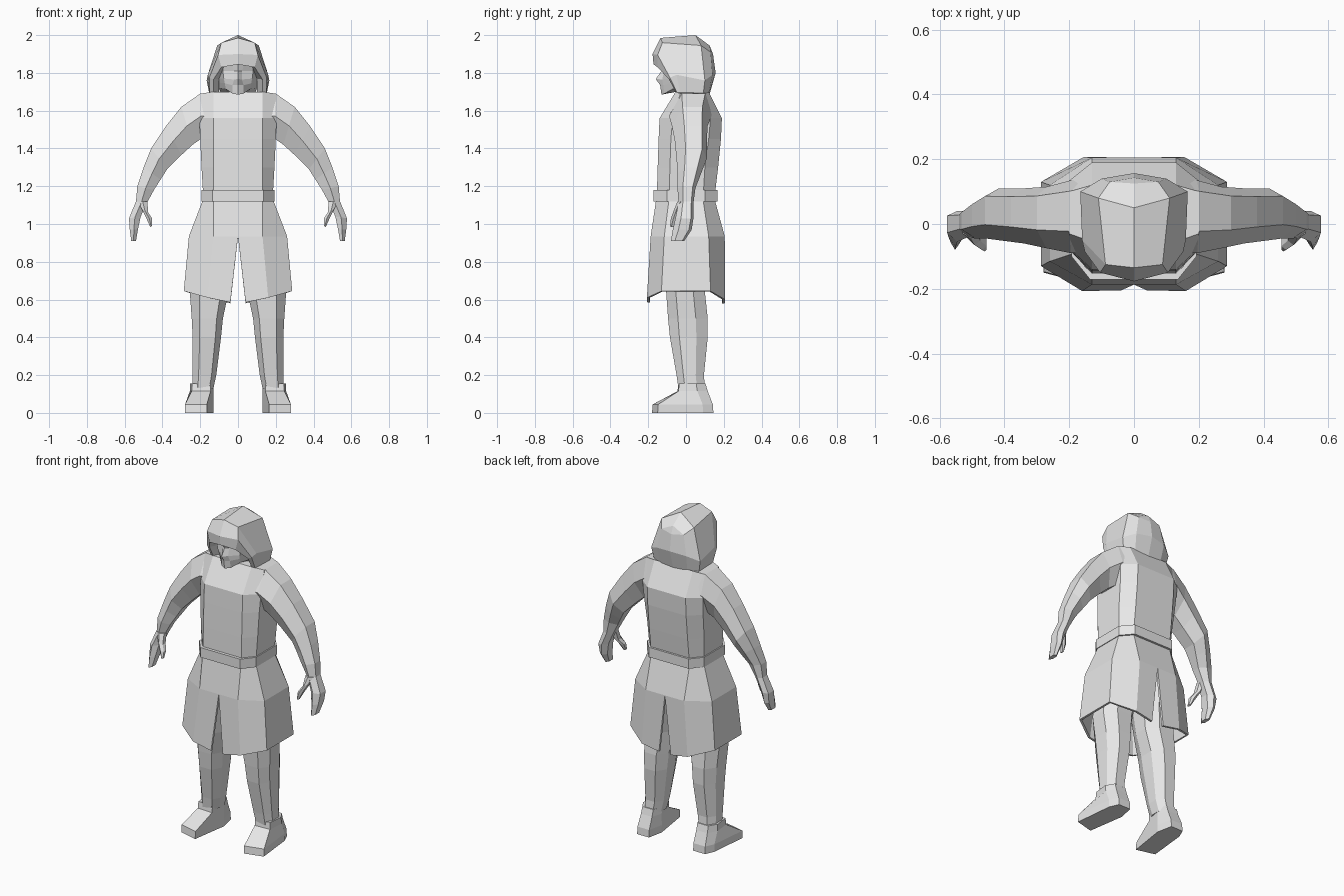
import bpy, bmesh

cloth = bpy.data.materials.new("plain_grey")
cloth.diffuse_color = (0.8, 0.8, 0.8, 1)


def build(name, rows, closed=False, caps=False, thick=0):
    """Skin rows of points on the +x side, then mirror across x = 0."""
    bm = bmesh.new()
    vs = [[bm.verts.new(p) for p in r] for r in rows]
    n = len(rows[0])
    for a, b in zip(vs, vs[1:]):
        for i in range(n if closed else n - 1):
            j = (i + 1) % n
            bm.faces.new((a[i], a[j], b[j], b[i]))
    if caps:
        bm.faces.new(vs[0][::-1])
        bm.faces.new(vs[-1])
    bmesh.ops.recalc_face_normals(bm, faces=bm.faces[:])
    me = bpy.data.meshes.new(name)
    bm.to_mesh(me)
    bm.free()
    me.materials.append(cloth)
    ob = bpy.data.objects.new(name, me)
    bpy.context.collection.objects.link(ob)
    m = ob.modifiers.new("mirror", 'MIRROR')
    m.merge_threshold = 0.0005
    if thick:
        s = ob.modifiers.new("thickness", 'SOLIDIFY')
        s.thickness = thick
        s.offset = -1
    return ob


def half_ring(z, front, back, corner, side, sf, sb, zs=None):
    """Half octagon from front centre round the side to back centre."""
    zs = z if zs is None else zs
    return [(0, front, z), (corner, front, z), (side, sf, zs),
            (side, sb, zs), (corner, back, z), (0, back, z)]


def limb(name, rings):
    """Six-sided tube; each ring is upper x,z, lower x,z, front y, back y."""
    shape = [(1, .3), (1, .85), (.5, 1), (0, .75), (0, .25), (.5, 0)]
    rows = [[(lx + (ux - lx) * t, yf + (yb - yf) * s, lz + (uz - lz) * t)
             for t, s in shape] for ux, uz, lx, lz, yf, yb in rings]
    return build(name, rows, closed=True, caps=True)


# Torso with sloping chest and shoulders
build("torso", [
    half_ring(1.13, -.155, .15, .13, .183, -.09, .09),
    half_ring(1.30, -.15, .17, .13, .193, -.085, .10),
    half_ring(1.45, -.145, .185, .13, .20, -.08, .12),
    half_ring(1.56, -.14, .19, .13, .205, -.07, .13),
    half_ring(1.70, -.055, .12, .13, .20, -.03, .10, 1.69)], caps=True)

# Belt
build("belt", [half_ring(z, -.172, .168, .135, .193, -.10, .10)
               for z in (1.12, 1.18)], caps=True)

# Tunic skirt, split at front and back
build("skirt", [
    [(.04, -.205, .585), (.16, -.207, .61), (.287, -.13, .645),
     (.287, .13, .645), (.155, .207, .60), (.04, .205, .58)],
    half_ring(.935, -.187, .205, .13, .26, -.115, .12),
    half_ring(1.13, -.158, .152, .13, .185, -.09, .09)], thick=.014)

# Arms and hands
limb("arm", [
    (.13, 1.69, .13, 1.46, -.09, .15), (.20, 1.69, .19, 1.455, -.09, .135),
    (.30, 1.62, .24, 1.42, -.075, .115), (.38, 1.52, .30, 1.365, -.06, .11),
    (.46, 1.40, .375, 1.29, -.05, .11), (.50, 1.30, .41, 1.235, -.045, .08),
    (.533, 1.20, .445, 1.18, -.045, .05), (.54, 1.12, .483, 1.11, -.04, .04),
    (.577, 1.03, .515, 1.04, -.055, .04), (.573, .97, .53, .97, -.07, .03),
    (.565, .91, .54, .91, -.08, -.01)])
limb("thumb", [
    (.53, 1.12, .48, 1.12, -.045, .01), (.51, 1.08, .475, 1.06, -.065, -.01),
    (.485, 1.03, .455, 1.03, -.08, -.035), (.465, .985, .455, .99, -.085, -.06)])

# Legs: height, inner x, outer x, front y, back y
outline = [(.2, 0), (.75, 0), (1, .25), (1, .7), (.75, 1), (.25, 1), (0, .7), (0, .3)]
legs = [(.13, .13, .24, -.04, .10), (.20, .115, .24, -.05, .095),
        (.40, .09, .24, -.085, .115), (.50, .08, .245, -.095, .115),
        (.64, .05, .255, -.105, .10), (.93, .005, .23, -.12, .14)]
build("leg", [[(xi + (xo - xi) * u, yf + (yb - yf) * v, z) for u, v in outline]
              for z, xi, xo, yf, yb in legs], closed=True, caps=True)

# Shoes with toes turned outwards
sole = [(.165, -.18), (.28, -.15), (.255, .09), (.23, .145), (.15, .145), (.13, .05)]
ankle = [(.145, -.045), (.245, -.04), (.255, .06), (.225, .115), (.15, .115), (.13, .05)]
build("shoe", [[(x, y, 0) for x, y in sole],
               [(x, y * .98, .045) for x, y in sole],
               [(x, y, .115) for x, y in ankle],
               [(x * .985 + .002, y * .9, .155) for x, y in ankle]], closed=True, caps=True)

# Face and neck
build("face", [
    [(0, -.03, 1.62), (.04, -.02, 1.62), (.07, .0, 1.62), (.08, .04, 1.62)],
    [(0, -.05, 1.70), (.03, -.045, 1.70), (.06, -.01, 1.70), (.09, .03, 1.69)],
    [(0, -.13, 1.685), (.03, -.115, 1.69), (.065, -.07, 1.715), (.10, .02, 1.72)],
    [(0, -.137, 1.735), (.03, -.12, 1.735), (.07, -.085, 1.745), (.11, .02, 1.75)],
    [(0, -.16, 1.768), (.02, -.126, 1.765), (.075, -.09, 1.77), (.115, .02, 1.77)],
    [(0, -.13, 1.81), (.022, -.115, 1.81), (.08, -.092, 1.81), (.12, .02, 1.81)],
    [(0, -.14, 1.87), (.04, -.13, 1.87), (.08, -.10, 1.86), (.11, .02, 1.86)]])

# Hood as arches from the brim to the back seam
build("hood", [
    [(.10, .01, 1.69), (.10, -.03, 1.77), (.075, -.11, 1.835), (0, -.13, 1.855)],
    [(.13, -.05, 1.69), (.13, -.09, 1.765), (.088, -.15, 1.83), (0, -.172, 1.845)],
    [(.15, -.045, 1.69), (.152, -.085, 1.775), (.105, -.15, 1.895), (0, -.177, 1.90)],
    [(.152, -.03, 1.69), (.16, -.05, 1.79), (.088, -.125, 1.96), (0, -.135, 1.985)],
    [(.15, .09, 1.68), (.166, .10, 1.76), (.11, .08, 1.945), (0, .05, 2.0)],
    [(.09, .115, 1.67), (.10, .14, 1.79), (.075, .13, 1.91), (0, .125, 1.945)],
    [(0, .12, 1.67), (0, .157, 1.80), (0, .143, 1.90), (0, .125, 1.945)]])
